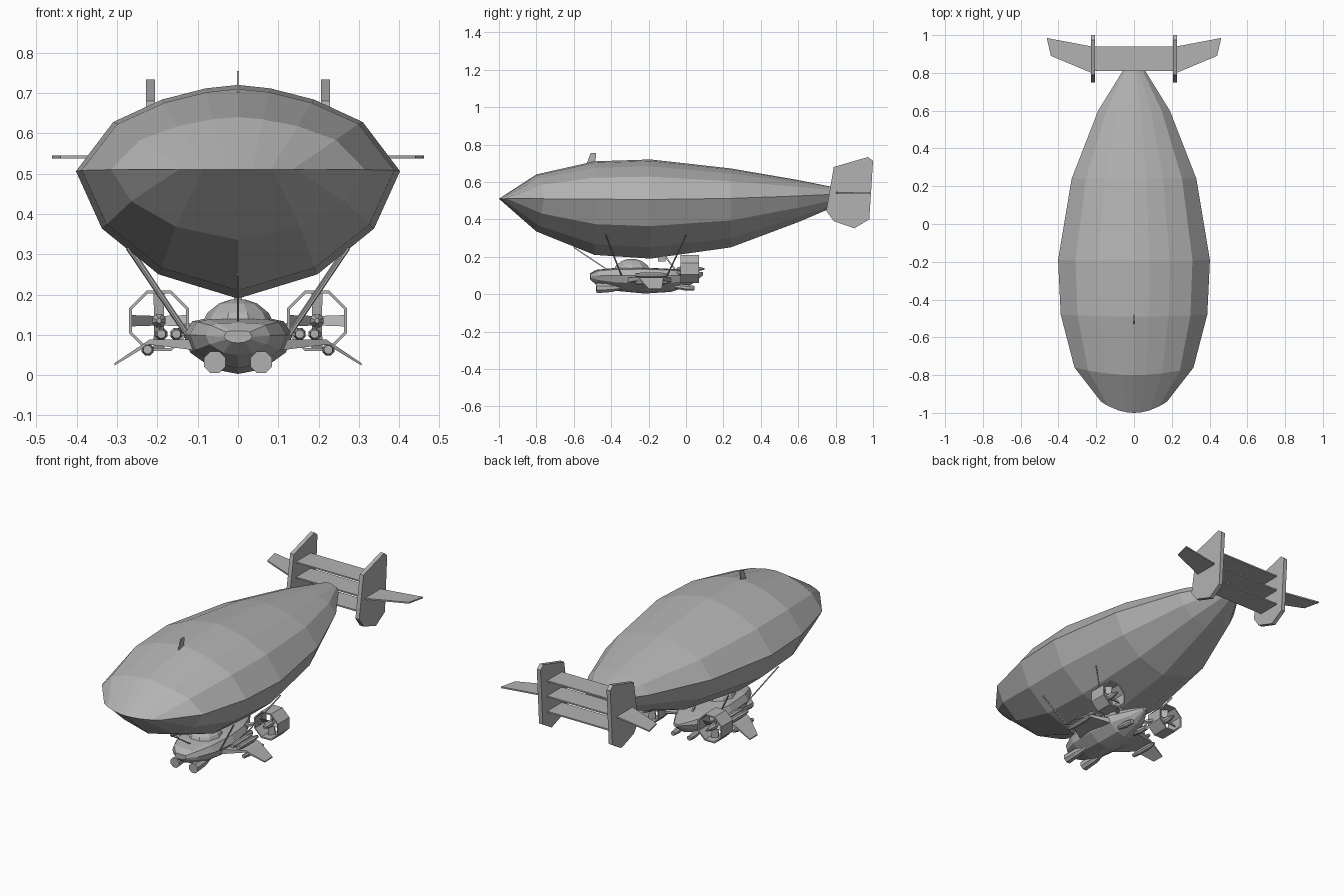
import bpy, bmesh, math
from mathutils import Vector

cube = bpy.data.objects.get("Cube")
if cube:
    bpy.data.objects.remove(cube)

grey = bpy.data.materials.new("plain grey")
grey.use_nodes = True
grey.diffuse_color = (0.45, 0.45, 0.45, 1)
grey.node_tree.nodes["Principled BSDF"].inputs["Base Color"].default_value = (0.45, 0.45, 0.45, 1)


def make(name, verts, faces):
    """Mesh object with merged doubles and outward normals."""
    me = bpy.data.meshes.new(name)
    bm = bmesh.new()
    vs = [bm.verts.new(v) for v in verts]
    for f in faces:
        bm.faces.new([vs[i] for i in f])
    bmesh.ops.remove_doubles(bm, verts=bm.verts, dist=0.0005)
    bmesh.ops.recalc_face_normals(bm, faces=bm.faces)
    bm.to_mesh(me)
    bm.free()
    me.materials.append(grey)
    ob = bpy.data.objects.new(name, me)
    bpy.context.collection.objects.link(ob)
    return ob


def bridge(name, rings, caps=True):
    """Join equal rings of points into a skin."""
    n = len(rings[0])
    verts = [p for r in rings for p in r]
    faces = [(k * n + i, k * n + (i + 1) % n, (k + 1) * n + (i + 1) % n, (k + 1) * n + i)
             for k in range(len(rings) - 1) for i in range(n)]
    if caps:
        faces += [tuple(range(n)), tuple(range(len(verts) - n, len(verts)))]
    return make(name, verts, faces)


def loft(name, half, stations, caps=True):
    """Skin a half section, mirrored, through (y, width, mid, top, bottom, bow)."""
    section = half + [(-s, t) for s, t in half[-2:0:-1]]
    rings = []
    for y, w, mid, top, bottom, bow in stations:
        rings.append([(s * w, y - bow * (1 - s * s),
                       mid + t * ((top - mid) if t > 0 else (mid - bottom)))
                      for s, t in section])
    return bridge(name, rings, caps)


def plate(name, outline, offset):
    """Flat slab: a 3D outline moved by an offset vector."""
    off = Vector(offset)
    a = [Vector(p) - off / 2 for p in outline]
    return bridge(name, [a, [p + off for p in a]])


def tube(name, stops, sides=8, caps=True):
    """Tube through (point, radius) stops, along the line from first to last."""
    start, end = Vector(stops[0][0]), Vector(stops[-1][0])
    turn = (end - start).to_track_quat('Z', 'Y')
    rings = []
    for p, r in stops:
        rings.append([Vector(p) + turn @ Vector((r * math.cos(a), r * math.sin(a), 0))
                      for a in [math.tau * (i + 0.5) / sides for i in range(sides)]])
    return bridge(name, rings, caps)


# Gas envelope
loft("envelope",
     [(0, 1), (.2, .96), (.47, .83), (.77, .57), (1, 0), (.84, -.45), (.49, -.81), (0, -1)],
     [(-.94, .175, .51, .51, .51, .06),
      (-.76, .315, .51, .64, .335, .04),
      (-.48, .388, .508, .71, .21, .01),
      (-.19, .402, .506, .72, .19, 0),
      (.24, .33, .512, .672, .25, 0),
      (.6, .19, .525, .61, .385, 0),
      (.81, .06, .535, .568, .475, 0)])
plate("dorsal_fin", [(0, -.53, .70), (0, -.51, .755), (0, -.48, .755), (0, -.485, .70)], (.006, 0, 0))

# Tail: three slats between twin fins, with outer wings
for label, z in (("lower", .455), ("middle", .541), ("upper", .627)):
    plate("tail_slat_" + label, [(-.21, .81, z), (.21, .81, z), (.21, .94, z), (-.21, .94, z)], (0, 0, .008))
FIN = [(.79, .68), (.973, .733), (1.0, .712), (.98, .40), (.90, .352), (.79, .39), (.75, .445)]

# Gondola hull and cabin dome
loft("gondola_hull",
     [(0, 1), (.6, .96), (.84, .8), (1, 0), (.88, -.45), (.45, -.88), (0, -1)],
     [(-.51, .035, .095, .11, .08, .005),
      (-.47, .08, .098, .13, .05, .01),
      (-.38, .12, .1, .14, .018, 0),
      (-.22, .135, .1, .142, .003, 0),
      (-.08, .11, .1, .135, .012, 0),
      (.02, .06, .1, .125, .045, 0),
      (.09, .015, .11, .118, .1, 0)])
DOME = [(.1, .135), (.088, .155), (.055, .178), (.02, .188)]
bridge("cabin_dome", [[(.86 * r * math.cos(a), -.29 + r * math.sin(a), z)
                       for a in [math.tau * i / 10 for i in range(10)]] for r, z in DOME])

# Centre rigging
tube("front_strut", [((0, -.60, .25), .004), ((0, -.42, .13), .004)], 4)
tube("rear_strut", [((0, -.11, .20), .006), ((0, -.05, .12), .006)], 4)
plate("mooring_block", [(-.01, -.15, .19), (.01, -.15, .19), (.01, -.11, .19), (-.01, -.11, .19)], (0, 0, .03))

# Paired parts
for s, side in ((1, "left"), (-1, "right")):
    plate("tail_fin_" + side, [(s * .217, y, z) for y, z in FIN], (.023, 0, 0))
    plate("tail_wing_" + side, [(s * x, y, .541) for x, y in
                                ((.225, .80), (.44, .89), (.462, .985), (.225, .94))], (0, 0, .008))

    # Cables from envelope to gondola
    tube("front_cable_" + side, [((s * .275, -.43, .315), .004), ((s * .13, -.345, .10), .004)], 4)
    tube("rear_cable_" + side, [((s * .265, 0, .315), .004), ((s * .115, -.105, .09), .004)], 4)

    # Drooping winglet
    bridge("winglet_" + side, [[(s * x, f, z - t), (s * x, b, z - t), (s * x, b, z + t), (s * x, f, z + t)]
                               for x, f, b, z, t in ((.10, -.32, -.08, .075, .014),
                                                     (.22, -.25, -.12, .082, .006),
                                                     (.306, -.20, -.13, .027, .003))])

    # Lamps, wing guns and exhaust
    tube("nose_lamp_" + side, [((s * .058, -.48, .032), .029), ((s * .058, -.40, .034), .025),
                               ((s * .055, -.33, .038), .012)])
    for label, x, z in (("inner", .153, .102), ("outer", .19, .102), ("lower", .224, .063)):
        tube(f"wing_gun_{label}_{side}", [((s * x, -.27, z), .011), ((s * x, -.22, z), .016),
                                          ((s * x, -.14, z), .016), ((s * x, -.10, z), .008)])
    tube("exhaust_" + side, [((s * .05, -.08, .045), .012), ((s * .05, 0, .035), .018),
                             ((s * .05, .045, .032), .013)])

    # Ducted propeller
    cx, cz = s * .196, .135
    duct = tube("duct_" + side, [((cx, -.03, cz), .081), ((cx, .07, cz), .081)], 8, False)
    wall = duct.modifiers.new("wall", 'SOLIDIFY')
    wall.thickness = .008
    tube("propeller_hub_" + side, [((cx, -.05, cz), .006), ((cx, -.02, cz), .018),
                                   ((cx, .05, cz), .018), ((cx, .10, cz), .004)])
    for k in range(4):
        c, d = round(math.cos(k * math.pi / 2)), round(math.sin(k * math.pi / 2))
        pts = [(.01, -.012), (.068, -.014), (.068, .014), (.01, .012)]
        plate(f"blade_{k + 1}_{side}", [(cx + c * r - d * w, .02 + w * .8, cz + d * r + c * w)
                                        for r, w in pts], (0, .005, 0))
    tube("duct_arm_" + side, [((s * .06, -.06, .11), .012), ((s * .13, .01, .12), .010)], 6)
